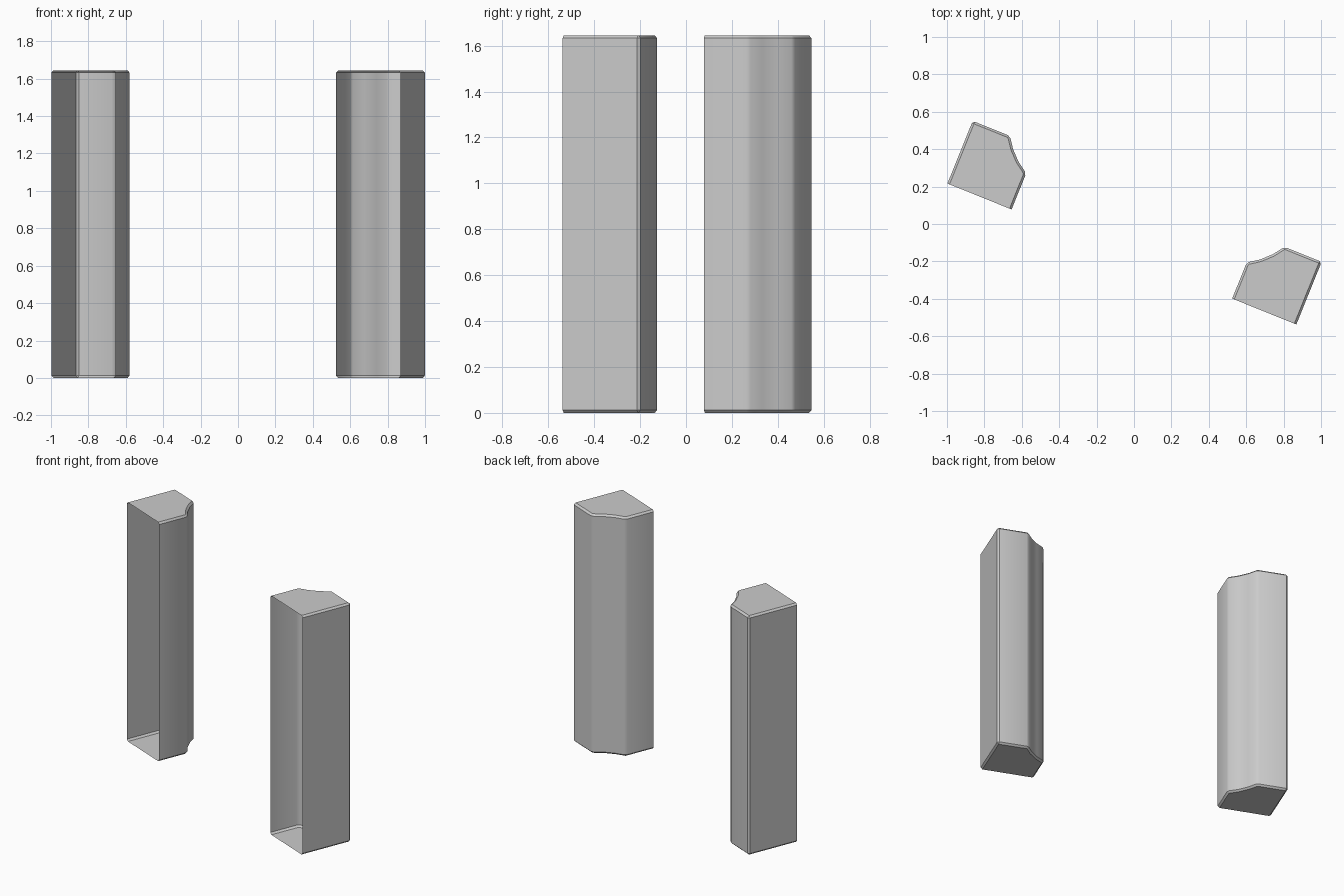
import bpy, bmesh, math
from mathutils import Matrix, Vector

if "Cube" in bpy.data.objects:
    bpy.data.objects.remove(bpy.data.objects["Cube"])

HEIGHT = 1.645
TURN = Matrix.Rotation(math.radians(-22), 4, 'Z')
OUTER, FRONT = 1.006, -0.173      # outer corner in the turned frame
W, D = 0.37, 0.361                # post width and depth
BEVEL = 0.012


def profile():
    # Rectangle with its inner back corner cut by a shallow hollow
    a, b = Vector((0.214, D)), Vector((W, 0.208))
    n = Vector((a.y - b.y, b.x - a.x)).normalized()
    hollow = []
    for t in (0, 1 / 3, 2 / 3, 1):
        hollow.append(a.lerp(b, t) - n * 0.014 * 4 * t * (1 - t))
    return [Vector((0, 0)), Vector((0, D))] + hollow + [Vector((W, 0))]


def make_post(name, side):
    bm = bmesh.new()
    ring = [bm.verts.new((side * (OUTER - p.x), FRONT + p.y, 0)) for p in profile()]
    base = bm.faces.new(ring)
    top = bmesh.ops.extrude_face_region(bm, geom=[base], use_keep_orig=True)
    bmesh.ops.translate(bm, vec=(0, 0, HEIGHT),
                        verts=[v for v in top['geom'] if isinstance(v, bmesh.types.BMVert)])
    bmesh.ops.recalc_face_normals(bm, faces=bm.faces[:])
    # Open front
    bm.normal_update()
    front = [f for f in bm.faces if f.normal.y < -0.9]
    bmesh.ops.delete(bm, geom=front, context='FACES')
    # Bevelled rims and corners
    edges = [e for e in bm.edges if len(e.link_faces) == 2
             and e.calc_face_angle() > math.radians(25)]
    bmesh.ops.bevel(bm, geom=edges, offset=BEVEL, segments=1, profile=0.5,
                    affect='EDGES', clamp_overlap=True)
    bm.transform(TURN)
    mesh = bpy.data.meshes.new(name)
    bm.to_mesh(mesh)
    bm.free()
    obj = bpy.data.objects.new(name, mesh)
    bpy.context.collection.objects.link(obj)
    bpy.ops.object.select_all(action='DESELECT')
    obj.select_set(True)
    bpy.context.view_layer.objects.active = obj
    bpy.ops.object.shade_smooth_by_angle(angle=math.radians(30))


make_post("left_post", -1)
make_post("right_post", 1)
